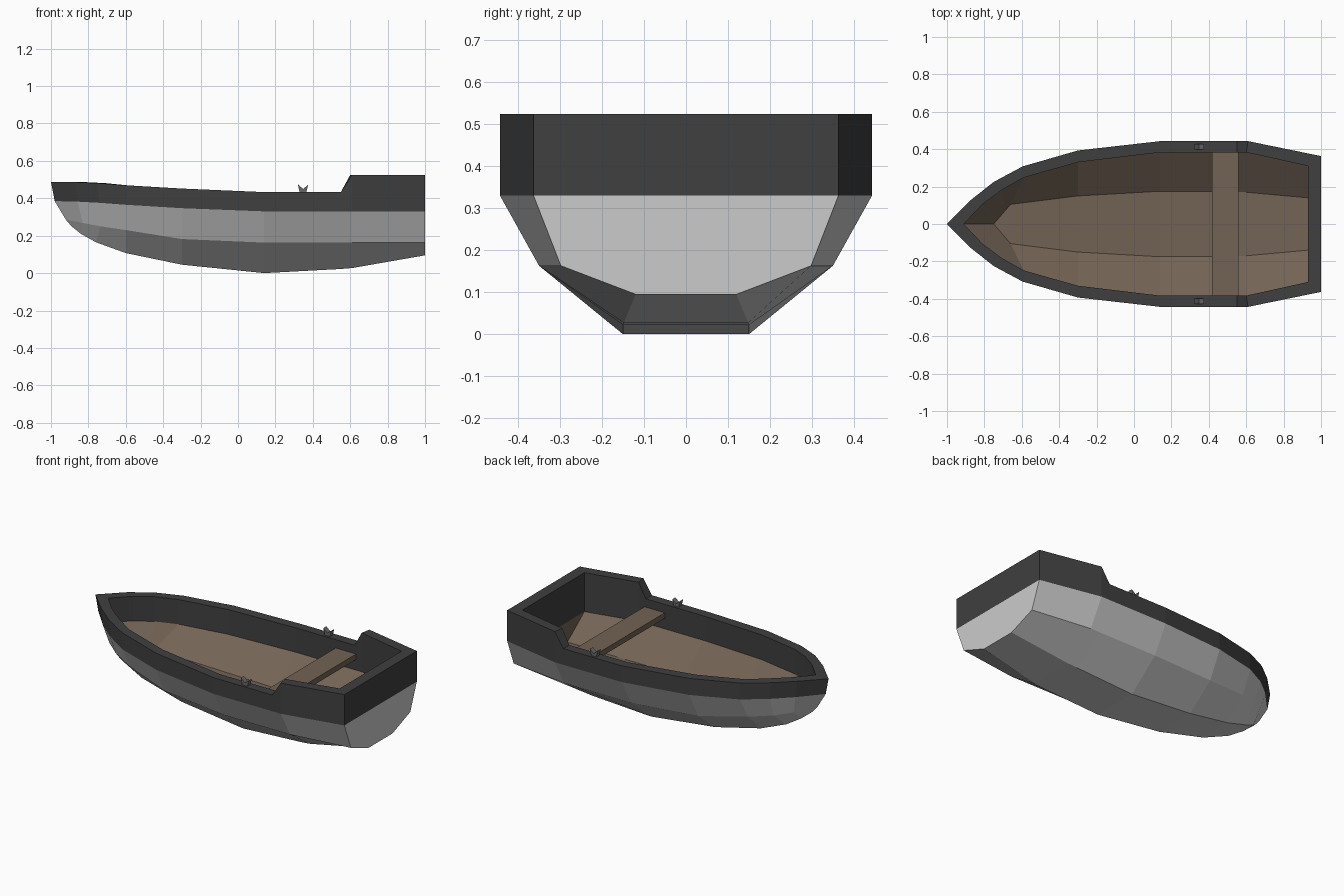
import bpy, bmesh

if "Cube" in bpy.data.objects:
    bpy.data.objects.remove(bpy.data.objects["Cube"])


def material(name, rgb):
    m = bpy.data.materials.new(name)
    m.diffuse_color = (*rgb, 1)
    m.use_nodes = True
    m.node_tree.nodes["Principled BSDF"].inputs["Base Color"].default_value = m.diffuse_color
    return m


DARK = material("dark_trim", (0.05, 0.05, 0.05))
WOOD = material("wood", (0.17, 0.125, 0.09))
METAL = material("fitting_grey", (0.14, 0.14, 0.14))


def finish(name, bm, mat=None):
    bmesh.ops.remove_doubles(bm, verts=bm.verts[:], dist=1e-5)
    me = bpy.data.meshes.new(name)
    bm.to_mesh(me)
    bm.free()
    ob = bpy.data.objects.new(name, me)
    bpy.context.collection.objects.link(ob)
    if mat:
        me.materials.append(mat)
    return ob


def loft(name, rows, mat=None, cap=None):
    """Bridge closed, mirrored rows of (x, y, z) half outlines given bow to stern."""
    bm = bmesh.new()
    loops = []
    for row in rows:
        left = [bm.verts.new(p) for p in reversed(row)]
        right = [bm.verts.new((x, -y, z)) for x, y, z in row[1:]]
        loops.append(left + right)
    n = len(loops[0])
    for a, b in zip(loops, loops[1:]):
        for i in range(n):
            j = (i + 1) % n
            bm.faces.new((a[i], b[i], b[j], a[j]))
    # Planked cap straight across the boat
    if cap:
        c = loops[0] if cap == "up" else loops[-1]
        for i in range(n // 2):
            f = [c[i], c[i + 1], c[n - 2 - i], c[n - 1 - i]]
            if f[1] is f[2]:
                f.pop(2)
            bm.faces.new(f if cap == "up" else f[::-1])
    return finish(name, bm, mat)


def with_z(plan, heights):
    return [(x, y, z) for (x, y), z in zip(plan, heights)]


# Plan outlines, bow to stern
rim = [(-1, 0), (-.87, .13), (-.75, .225), (-.595, .308), (-.3, .393),
       (.14, .443), (.55, .443), (.61, .443), (1, .363)]
band = [(-.98, 0), (-.857, .13), (-.743, .223)] + rim[3:]
inner = [(-.91, 0), (-.81, .105), (-.71, .18), (-.59, .248), (-.3, .33),
         (.14, .383), (.55, .383), (.60, .383), (.93, .31)]
chine = [(-.92, 0), (-.83, .105), (-.735, .173), (-.6, .237), (-.3, .31),
         (.14, .35), (.55, .35), (.61, .35), (1, .298)]
keel = [(-.89, 0), (-.84, .045), (-.76, .08), (-.6, .108), (-.3, .135),
        (.14, .15), (.55, .15), (.61, .148), (1, .12)]
floor = [(-.75, 0), (-.72, .035), (-.69, .07), (-.66, .105), (-.3, .15),
         (.14, .175), (.55, .173), (.60, .17), (.93, .14)]

# Heights, bow to stern
top_z = [.487, .486, .481, .469, .452, .433, .433, .525, .525]
band_z = [.385, .382, .376, .365, .347, .33, .33, .33, .33]
lip_z = [z - .052 for z in band_z]
chine_z = [.285, .268, .25, .23, .182, .163, .163, .163, .163]
keel_z = [.25, .21, .165, .107, .045, 0, .022, .027, .095]
floor_z = [.195, .193, .191, .188, .155, .13, .13, .132, .15]

# Hull, trim band and wooden lining
loft("hull", [with_z(band, band_z), with_z(chine, chine_z),
              with_z(keel, keel_z)], cap="down")
loft("gunwale", [with_z(inner, lip_z), with_z(inner, top_z),
                 with_z(rim, top_z), with_z(band, band_z)], DARK)
loft("lining", [with_z(floor, floor_z), with_z(inner, lip_z)], WOOD, cap="up")


def extrude_y(name, profile, y, width, mat):
    """Extrude an x-z profile along y, centred on the given y."""
    bm = bmesh.new()
    f = bm.faces.new([bm.verts.new((x, y - width / 2, z)) for x, z in profile])
    g = bmesh.ops.extrude_face_region(bm, geom=[f])["geom"]
    vs = [v for v in g if isinstance(v, bmesh.types.BMVert)]
    bmesh.ops.translate(bm, verts=vs, vec=(0, width, 0))
    bmesh.ops.recalc_face_normals(bm, faces=bm.faces[:])
    return finish(name, bm, mat)


# Seat plank across the boat
extrude_y("seat", [(.417, .345), (.56, .345), (.56, .38), (.417, .38)],
          0, .766, WOOD)

# Notched rowlocks on both rims
lock = [(.33, .43), (.365, .43), (.375, .472), (.348, .45), (.32, .475)]
for side, y in (("left", .413), ("right", -.413)):
    extrude_y("rowlock_" + side, lock, y, .03, METAL)
